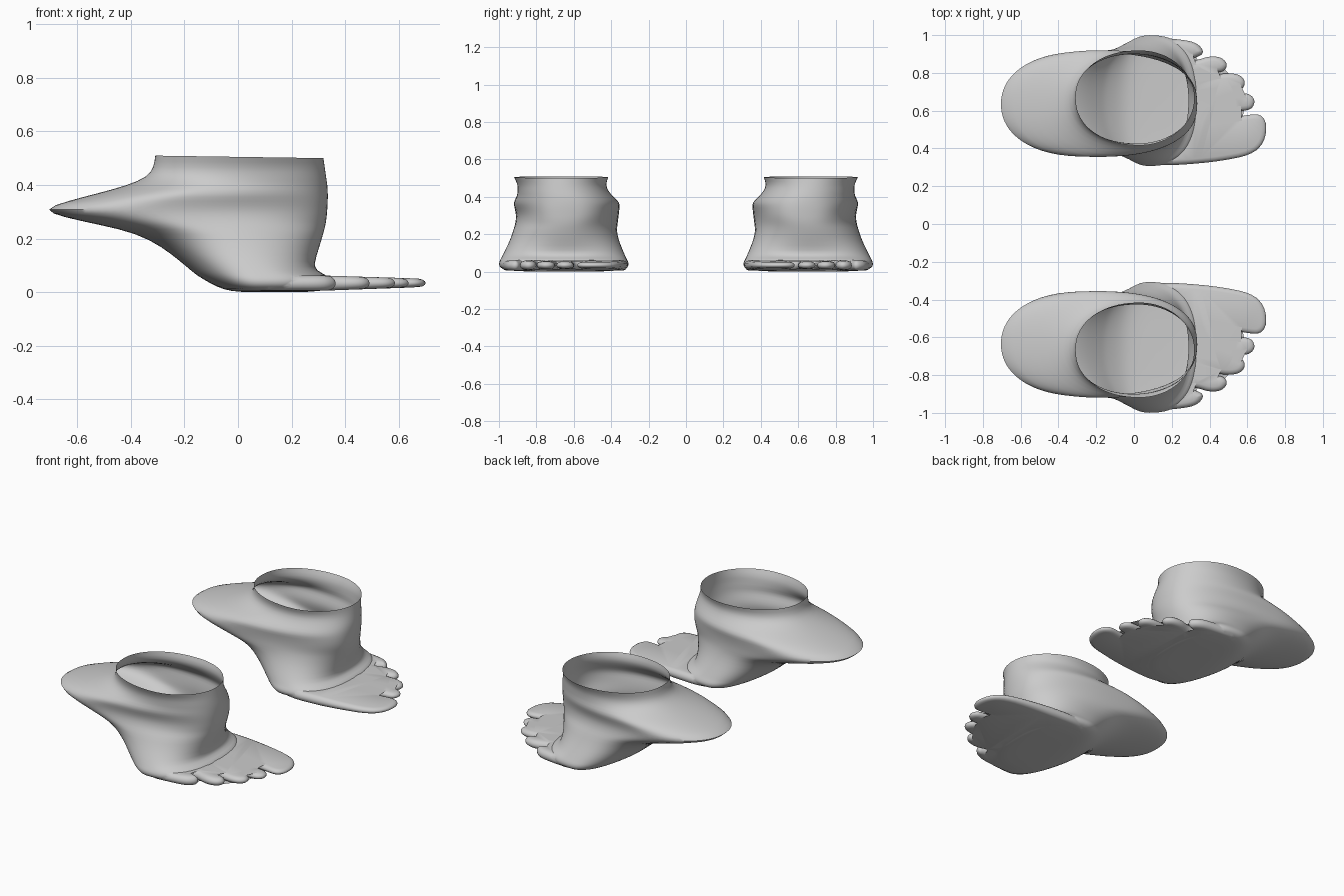
import bpy, bmesh, math
from mathutils import Vector

if "Cube" in bpy.data.objects:
    bpy.data.objects.remove(bpy.data.objects["Cube"])

skin = bpy.data.materials.new("plain_grey")
skin.diffuse_color = (0.6, 0.6, 0.6, 1)
skin.use_nodes = True
skin.node_tree.nodes["Principled BSDF"].inputs["Base Color"].default_value = skin.diffuse_color

SEG = 40

# horizontal outlines: z, back x, widest x, front x, inner y, outer y, front roundness
LEVELS = [
    (0.505, -0.31, 0.03, 0.32, 0.415, 0.92, 2.0),
    (0.465, -0.315, 0.02, 0.325, 0.43, 0.90, 2.0),
    (0.43, -0.34, 0.00, 0.33, 0.415, 0.90, 2.1),
    (0.40, -0.41, -0.06, 0.335, 0.388, 0.905, 2.2),
    (0.37, -0.52, -0.16, 0.337, 0.352, 0.925, 2.3),
    (0.34, -0.64, -0.25, 0.337, 0.355, 0.917, 2.5),
    (0.308, -0.735, -0.30, 0.335, 0.358, 0.91, 2.6),
    (0.28, -0.655, -0.25, 0.333, 0.362, 0.91, 2.5),
    (0.25, -0.51, -0.16, 0.328, 0.365, 0.915, 2.3),
    (0.22, -0.38, -0.06, 0.32, 0.37, 0.925, 2.2),
    (0.17, -0.285, 0.00, 0.305, 0.36, 0.94, 2.1),
    (0.11, -0.21, 0.04, 0.285, 0.335, 0.97, 2.3),
    (0.08, -0.175, 0.06, 0.29, 0.322, 0.985, 2.5),
    (0.064, -0.155, 0.07, 0.335, 0.315, 0.993, 2.6),
    (0.045, -0.125, 0.08, 0.335, 0.303, 1.003, 2.6),
    (0.020, -0.08, 0.08, 0.335, 0.309, 0.998, 2.6),
    (0.003, -0.03, 0.09, 0.32, 0.35, 0.96, 2.6),
    (0.000, 0.04, 0.12, 0.22, 0.52, 0.78, 2.2),
]

# outline of the forefoot with its five toes, counter-clockwise
TOES = [
    (0.05, 0.335), (0.15, 0.309), (0.30, 0.317), (0.45, 0.332), (0.62, 0.365),
    (0.69, 0.43), (0.705, 0.53), (0.67, 0.583), (0.60, 0.578), (0.40, 0.54),
    (0.37, 0.555), (0.40, 0.602), (0.50, 0.597), (0.61, 0.600), (0.637, 0.63),
    (0.637, 0.665), (0.605, 0.692), (0.55, 0.692), (0.36, 0.676), (0.33, 0.682),
    (0.36, 0.690), (0.48, 0.699), (0.56, 0.702), (0.586, 0.73), (0.586, 0.765),
    (0.55, 0.795), (0.48, 0.799), (0.35, 0.777), (0.32, 0.783), (0.35, 0.796),
    (0.46, 0.801), (0.491, 0.825), (0.491, 0.855), (0.46, 0.883), (0.40, 0.889),
    (0.33, 0.866), (0.29, 0.868), (0.335, 0.885), (0.366, 0.90), (0.362, 0.93),
    (0.32, 0.965), (0.22, 0.98), (0.08, 0.99), (0.04, 0.90), (0.04, 0.45),
]

# rounded edge of the forefoot: z, inset
EDGE = [(0.006, 0.024), (0.011, 0.011), (0.022, 0.002), (0.034, 0.0),
        (0.046, 0.003), (0.056, 0.012), (0.062, 0.025)]


def power(v, n):
    return math.copysign(abs(v) ** (2 / n), v)


def outline(z, back, mid, front, inner, outer, n):
    ring = []
    cy, ry = (inner + outer) / 2, (outer - inner) / 2
    for i in range(SEG):
        a = 2 * math.pi * i / SEG
        c, s = math.cos(a), math.sin(a)
        k, rx = (n, front - mid) if c > 0 else (2.15, mid - back)
        x = mid + rx * power(c, k)
        # the rim rises slightly toward the back
        ring.append((x, cy + ry * power(s, k), z - (0.015 * x if z > 0.5 else 0)))
    return ring


def toe_ring(z, inset, pts):
    ring = []
    for i, p in enumerate(pts):
        d = (pts[(i + 1) % len(pts)] - pts[i - 1]).normalized()
        q = p + Vector((-d.y, d.x)) * inset
        # toes thin out toward their tips
        t = min(1, max(0, (p.x - 0.32) / 0.38))
        ring.append((q.x, q.y, 0.036 + (z - 0.036) * (1 - 0.45 * t)))
    return ring


def chaikin(pts):
    out = []
    for i, p in enumerate(pts):
        q = pts[(i + 1) % len(pts)]
        out += [p.lerp(q, 0.25), p.lerp(q, 0.75)]
    return out


def loft(name, rings, cap_first):
    bm = bmesh.new()
    loops = [[bm.verts.new(p) for p in r] for r in rings]
    m = len(rings[0])
    for a, b in zip(loops, loops[1:]):
        for i in range(m):
            j = (i + 1) % m
            bm.faces.new((a[i], b[i], b[j], a[j]))
    bm.faces.new(loops[-1])
    if cap_first:
        bm.faces.new(loops[0])
        bmesh.ops.triangulate(bm, faces=[f for f in bm.faces if len(f.verts) > 4])
    bmesh.ops.recalc_face_normals(bm, faces=bm.faces)
    return add(name, bm)


def add(name, bm):
    me = bpy.data.meshes.new(name)
    bm.to_mesh(me)
    bm.free()
    me.materials.append(skin)
    ob = bpy.data.objects.new(name, me)
    bpy.context.collection.objects.link(ob)
    return ob


def bake(ob):
    """Return the modified shape as a bmesh and drop the object."""
    deps = bpy.context.evaluated_depsgraph_get()
    bm = bmesh.new()
    bm.from_object(ob, deps)
    bpy.data.objects.remove(ob)
    return bm


# heel, ankle and sole, smoothed, with a temporary lid on the ankle
body = loft("body", [outline(*lv) for lv in LEVELS], False)
body.modifiers.new("smooth", "SUBSURF").levels = 1
bm = bake(body)
bmesh.ops.holes_fill(bm, edges=[e for e in bm.edges if e.is_boundary], sides=0)
bmesh.ops.recalc_face_normals(bm, faces=bm.faces)
body = add("body", bm)

# forefoot with toes
curve = chaikin(chaikin([Vector(p) for p in TOES]))
forefoot = loft("forefoot", [toe_ring(z, d, curve) for z, d in EDGE], True)

# join both into one skin, then open the ankle
union = body.modifiers.new("join", "BOOLEAN")
union.operation = "UNION"
union.solver = "EXACT"
union.use_self = True
union.object = forefoot
bm = bake(body)
bpy.data.objects.remove(forefoot)
bm.normal_update()
lid = [f for f in bm.faces if f.calc_center_median().z > 0.47 and f.normal.z > 0.9]
bmesh.ops.delete(bm, geom=lid, context="FACES")
for f in bm.faces:
    f.smooth = True
    f.material_index = 0

# a mirrored pair of feet
for name, side in (("left_foot", 1), ("right_foot", -1)):
    foot = bm.copy()
    if side < 0:
        for v in foot.verts:
            v.co.y = -v.co.y
        bmesh.ops.reverse_faces(foot, faces=foot.faces)
    ob = add(name, foot)
    ob.data.set_sharp_from_angle(angle=math.radians(50))
bm.free()
